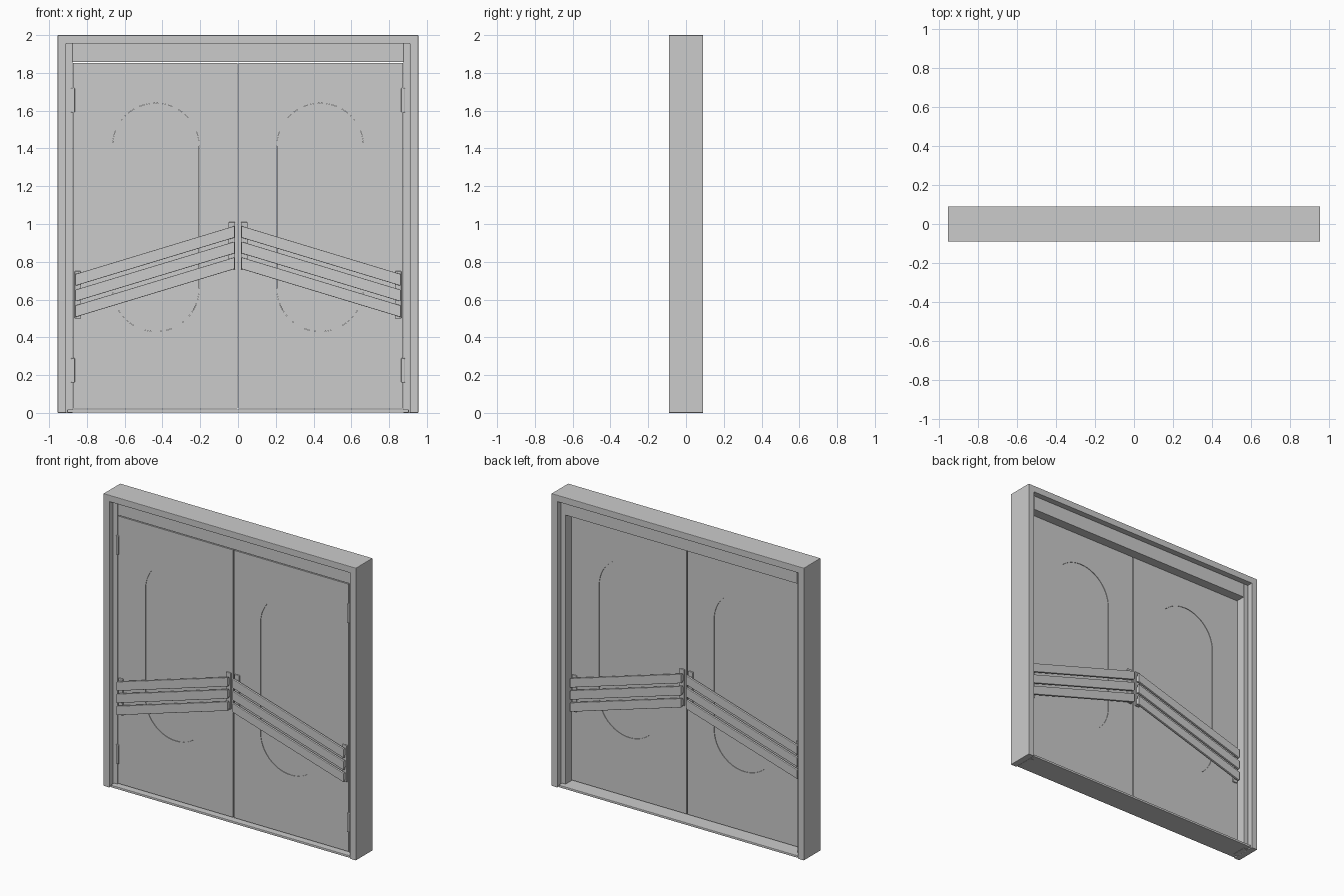
import bpy, bmesh, math

if "Cube" in bpy.data.objects:
    bpy.data.objects.remove(bpy.data.objects["Cube"])

def prism(name, pts, y0, y1, bevel=0.0):
    """Extrude an XZ outline between two y values."""
    bm = bmesh.new()
    face = bm.faces.new([bm.verts.new((x, y0, z)) for x, z in pts])
    ext = bmesh.ops.extrude_face_region(bm, geom=[face])
    bmesh.ops.translate(bm, vec=(0, y1 - y0, 0),
                        verts=[v for v in ext['geom'] if isinstance(v, bmesh.types.BMVert)])
    bmesh.ops.recalc_face_normals(bm, faces=bm.faces[:])
    me = bpy.data.meshes.new(name)
    bm.to_mesh(me)
    bm.free()
    ob = bpy.data.objects.new(name, me)
    bpy.context.collection.objects.link(ob)
    if bevel:
        m = ob.modifiers.new("bevel", 'BEVEL')
        m.width, m.segments, m.limit_method = bevel, 2, 'ANGLE'
    return ob

def box(name, x0, x1, y0, y1, z0, z1, bevel=0.0):
    return prism(name, [(x0, z0), (x1, z0), (x1, z1), (x0, z1)], y0, y1, bevel)

def stadium(cx, r, z0, z1, n=24):
    top = [(cx + r * math.cos(math.pi * i / n), z1 - r + r * math.sin(math.pi * i / n)) for i in range(n + 1)]
    bot = [(cx - r * math.cos(math.pi * i / n), z0 + r - r * math.sin(math.pi * i / n)) for i in range(n + 1)]
    return top + bot

# Outer frame, an upside-down U
prism("door_frame", [(-.955, 0), (-.91, 0), (-.91, 1.955), (.91, 1.955),
                     (.91, 0), (.955, 0), (.955, 2), (-.955, 2)], -.09, .09, .003)
# Transom panel and threshold
box("transom_panel", -.876, .876, -.048, .05, 1.857, 1.956, .002)
box("threshold", -.905, .905, -.085, .085, .002, .018, .004)

DOOR_F, DOOR_B = -.05, -.01
for s, side in ((-1, "left"), (1, "right")):
    def sbox(name, a, b, *rest):
        return box(f"{side}_{name}", min(s * a, s * b), max(s * a, s * b), *rest)

    # Inner jamb that the leaf closes into
    sbox("jamb_stop", .876, .911, -.05, .05, 0, 1.956, .002)

    # Door leaf with a rounded opening
    leaf = sbox("door_leaf", .003, .873, DOOR_F, DOOR_B, .024, 1.853)
    cutter = prism(f"{side}_window_cutter", stadium(s * .435, .23, .43, 1.64), -.2, .2)
    cutter.hide_render = True
    cutter.hide_viewport = True
    cutter.display_type = 'WIRE'
    cut = leaf.modifiers.new("window", 'BOOLEAN')
    cut.operation, cut.object, cut.solver = 'DIFFERENCE', cutter, 'EXACT'

    # Window pane, set just inside the opening
    prism(f"{side}_window_pane", stadium(s * .435, .2295, .4305, 1.6395),
          DOOR_F + .003, DOOR_B - .003)

    # Hinges on the front
    for z, h in ((.16, "lower"), (1.59, "upper")):
        sbox(f"{h}_hinge", .864, .884, -.060, -.045, z, z + .13, .004)

    # Sloping push bars with end brackets on both faces
    for d, y, face in ((-1, DOOR_F, "front"), (1, DOOR_B, "back")):
        def span(a, b):
            return min(y + d * a, y + d * b), max(y + d * a, y + d * b)
        sbox(f"{face}_outer_bracket", .83, .865, *span(-.001, .01), .50, .75, .003)
        sbox(f"{face}_inner_bracket", .015, .05, *span(-.001, .01), .76, 1.01, .003)
        for i in range(3):
            zo, zi, h = .735 - .083 * i, .99 - .083 * i, .062
            prism(f"{side}_{face}_push_bar_{i + 1}",
                  [(s * .86, zo), (s * .018, zi), (s * .018, zi - h), (s * .86, zo - h)],
                  *span(.02, .036), .003)
            # Bar mounts
            for x, zc, end in ((.846, zo - h / 2 + .004, "outer"), (.033, zi - h / 2 - .004, "inner")):
                sbox(f"{face}_{end}_mount_{i + 1}", x - .014, x + .014, *span(.005, .024),
                     zc - .022, zc + .022, .005)
